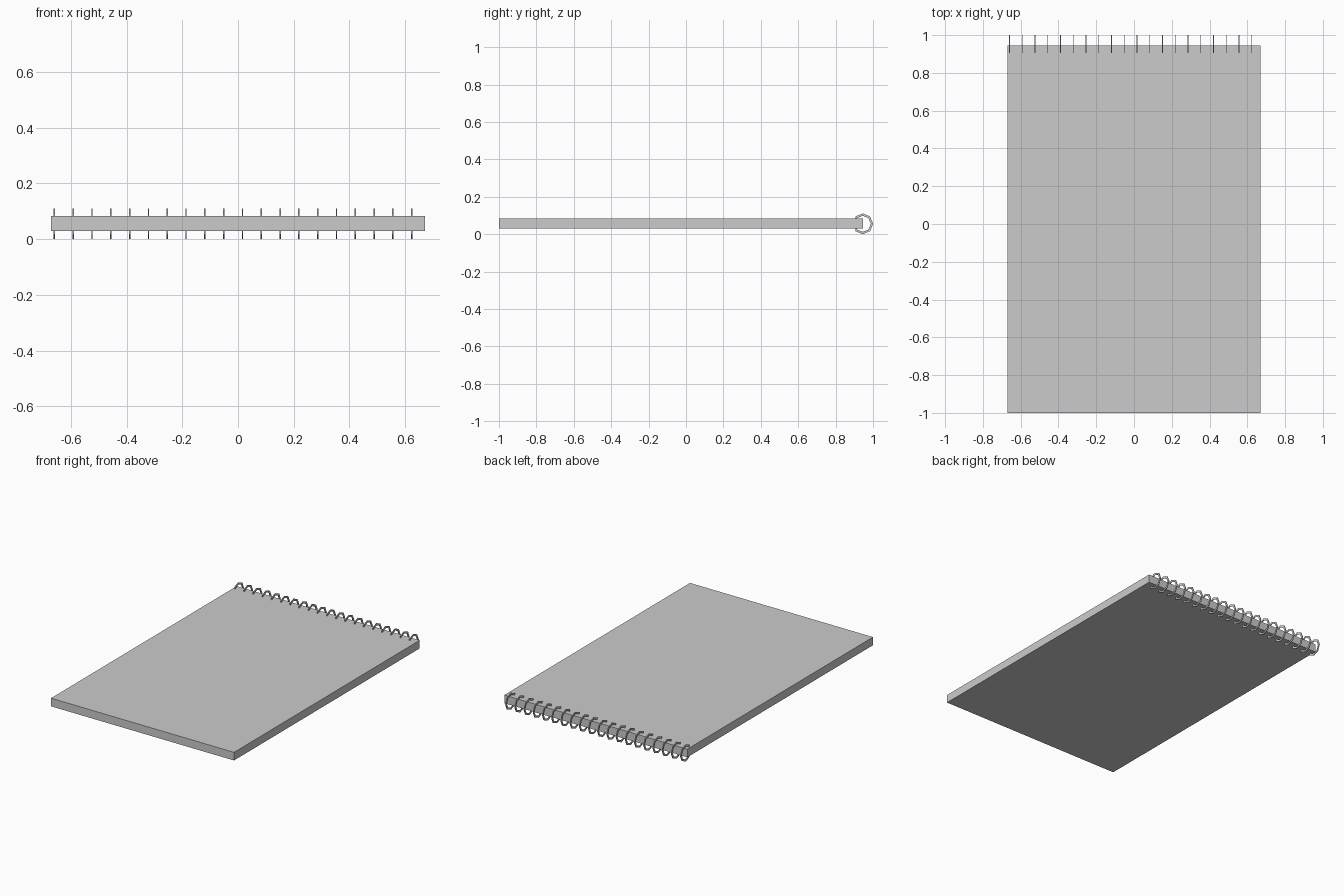
import bpy, bmesh, math

if "Cube" in bpy.data.objects:
    bpy.data.objects.remove(bpy.data.objects["Cube"])

# Pad block
bpy.ops.mesh.primitive_cube_add(size=1, location=(0, -0.0275, 0.0565))
pad = bpy.context.object
pad.name = "paper_pad"
pad.scale = (1.342, 1.945, 0.054)

# Binding rings: flat octagonal wire loops that end inside the pad
CY, CZ, R_OUT, R_IN, WIDTH = 0.945, 0.0555, 0.0555, 0.043, 0.005
ANGLES = [math.radians(a) for a in range(-135, 136, 45)]


def ring_section(bm, x, y, z, a):
    """Four corners of the wire section at angle a."""
    return [bm.verts.new((x + dx, y + r * math.cos(a), z + r * math.sin(a)))
            for dx, r in ((-WIDTH / 2, R_OUT), (WIDTH / 2, R_OUT),
                          (WIDTH / 2, R_IN), (-WIDTH / 2, R_IN))]


def make_ring(name, x):
    bm = bmesh.new()
    sections = [ring_section(bm, x, CY, CZ, a) for a in ANGLES]
    n = len(sections)
    for i in range(n):
        a, b = sections[i], sections[(i + 1) % n]
        for j in range(4):
            k = (j + 1) % 4
            bm.faces.new((a[j], a[k], b[k], b[j]))
    bmesh.ops.recalc_face_normals(bm, faces=bm.faces)
    mesh = bpy.data.meshes.new(name)
    bm.to_mesh(mesh)
    bm.free()
    bpy.context.collection.objects.link(bpy.data.objects.new(name, mesh))


for i in range(20):
    make_ring(f"binding_ring_{i + 1}", -0.659 + i * 0.0675)
